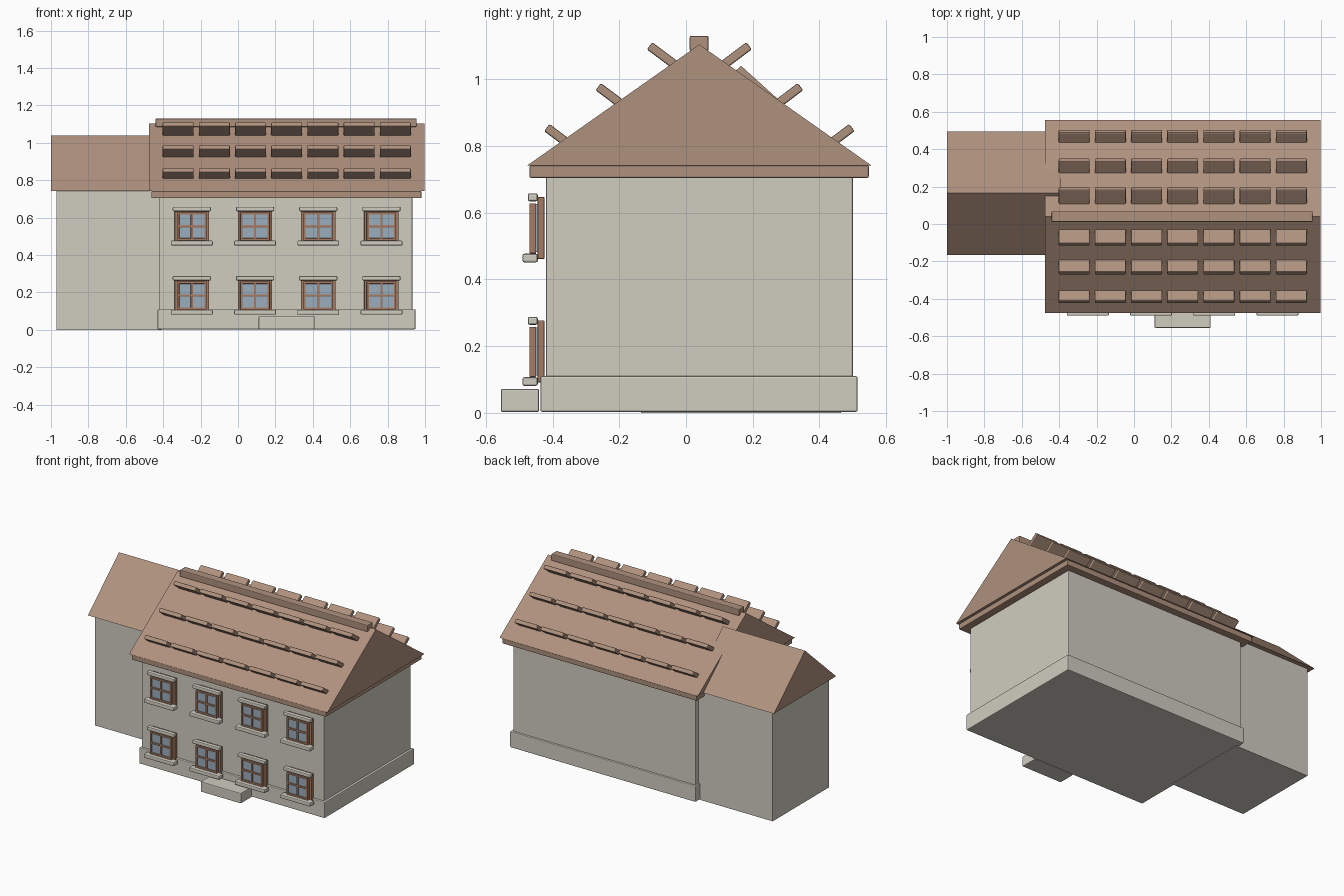
import bpy
import bmesh
import math
from mathutils import Matrix

cube = bpy.data.objects.get("Cube")
if cube:
    bpy.data.objects.remove(cube, do_unlink=True)


def make_material(name, r, g, b):
    mat = bpy.data.materials.new(name)
    mat.use_nodes = True
    mat.diffuse_color = (r, g, b, 1)
    mat.node_tree.nodes["Principled BSDF"].inputs["Base Color"].default_value = (r, g, b, 1)
    return mat


STONE = make_material("pale_stone", 0.63, 0.605, 0.53)
TILE = make_material("clay_roof", 0.43, 0.285, 0.21)
WOOD = make_material("window_wood", 0.37, 0.20, 0.125)
GLASS = make_material("blue_grey_glass", 0.33, 0.42, 0.51)


def finish(name, bm, mat, bevel=0.0):
    bmesh.ops.recalc_face_normals(bm, faces=bm.faces)
    mesh = bpy.data.meshes.new(name)
    bm.to_mesh(mesh)
    bm.free()
    mesh.materials.append(mat)
    obj = bpy.data.objects.new(name, mesh)
    bpy.context.collection.objects.link(obj)
    if bevel:
        mod = obj.modifiers.new("soft_edges", "BEVEL")
        mod.width = bevel
        mod.segments = 2
    return obj


def box(name, xs, ys, zs, mat, bevel=0.005):
    """Box between the given limits on each axis."""
    bm = bmesh.new()
    size = [b - a for a, b in (xs, ys, zs)]
    mid = [(a + b) / 2 for a, b in (xs, ys, zs)]
    bmesh.ops.create_cube(bm, size=1, matrix=Matrix.Translation(mid) @ Matrix.Diagonal((*size, 1)))
    return finish(name, bm, mat, bevel)


def gable_roof(name, xs, ys, eave_z, ridge_z):
    """Closed triangular prism with its ridge along x."""
    bm = bmesh.new()
    profile = [(ys[0], eave_z), (ys[1], eave_z), (sum(ys) / 2, ridge_z)]
    face = bm.faces.new([bm.verts.new((xs[0], y, z)) for y, z in profile])
    ext = bmesh.ops.extrude_face_region(bm, geom=[face])
    moved = [g for g in ext["geom"] if isinstance(g, bmesh.types.BMVert)]
    bmesh.ops.translate(bm, verts=moved, vec=(xs[1] - xs[0], 0, 0))
    return finish(name, bm, TILE)


# Main house
box("main_walls", (-0.42, 0.933), (-0.42, 0.50), (0.05, 0.72), STONE)
box("plinth", (-0.43, 0.949), (-0.436, 0.514), (0.003, 0.11), STONE)
box("entrance_step", (0.11, 0.41), (-0.555, -0.44), (0.003, 0.072), STONE)
box("eaves_board", (-0.463, 0.981), (-0.469, 0.548), (0.704, 0.742), TILE)
gable_roof("main_roof", (-0.476, 0.997), (-0.475, 0.555), 0.742, 1.104)
box("ridge_cap", (-0.441, 0.955), (0.011, 0.068), (1.085, 1.13), TILE)

# Side wing
box("wing_walls", (-0.97, -0.41), (-0.135, 0.465), (0, 0.742), STONE, 0)
gable_roof("wing_roof", (-1.0, -0.39), (-0.165, 0.495), 0.742, 1.04)

# Raised roof tiles standing off both slopes
RIDGE_Y = 0.04
TILT = math.radians(37)
LENGTH = 0.10
for side, label in ((-1, "front"), (1, "back")):
    for row in range(3):
        tip_y = RIDGE_Y + side * (0.457 - 0.154 * row)
        tip_z = 0.855 + 0.1225 * row
        y = tip_y - side * math.cos(TILT) * LENGTH / 2
        z = tip_z - math.sin(TILT) * LENGTH / 2
        for col in range(7):
            tile = box(f"{label}_roof_tile_{row}_{col}", (-0.083, 0.083),
                       (-LENGTH / 2, LENGTH / 2), (-0.0135, 0.0135), TILE)
            tile.location = (-0.32 + 0.1935 * col, y, z)
            tile.rotation_euler.x = side * TILT


def window(tag, x, z):
    """Window centred on x, z with frame, glass, bars, sill and lintel."""
    def part(name, half_width, ys, low, high, mat, bevel=0.003, dx=0):
        box(f"{name}_{tag}", (x + dx - half_width, x + dx + half_width),
            ys, (z + low, z + high), mat, bevel)

    part("window_frame", 0.092, (-0.445, -0.424), -0.093, 0.093, WOOD)
    part("window_glass", 0.072, (-0.462, -0.445), -0.072, 0.072, GLASS, 0)
    bars = (-0.469, -0.449)
    for i, dx in enumerate((-0.073, 0, 0.073)):
        part(f"upright_bar_{i}", 0.006, bars, -0.076, 0.074, WOOD, 0.002, dx)
    for i, dz in enumerate((-0.07, 0, 0.068)):
        part(f"cross_bar_{i}", 0.078, bars, dz - 0.006, dz + 0.006, WOOD, 0.002)
    part("window_sill", 0.112, (-0.49, -0.444), -0.103, -0.077, STONE, 0.006)
    part("window_lintel", 0.102, (-0.474, -0.444), 0.08, 0.104, STONE, 0.006)


# Two rows of four front windows
for floor, z in (("lower", 0.184), ("upper", 0.554)):
    for col in range(4):
        window(f"{floor}_{col}", -0.247 + 0.338 * col, z)
